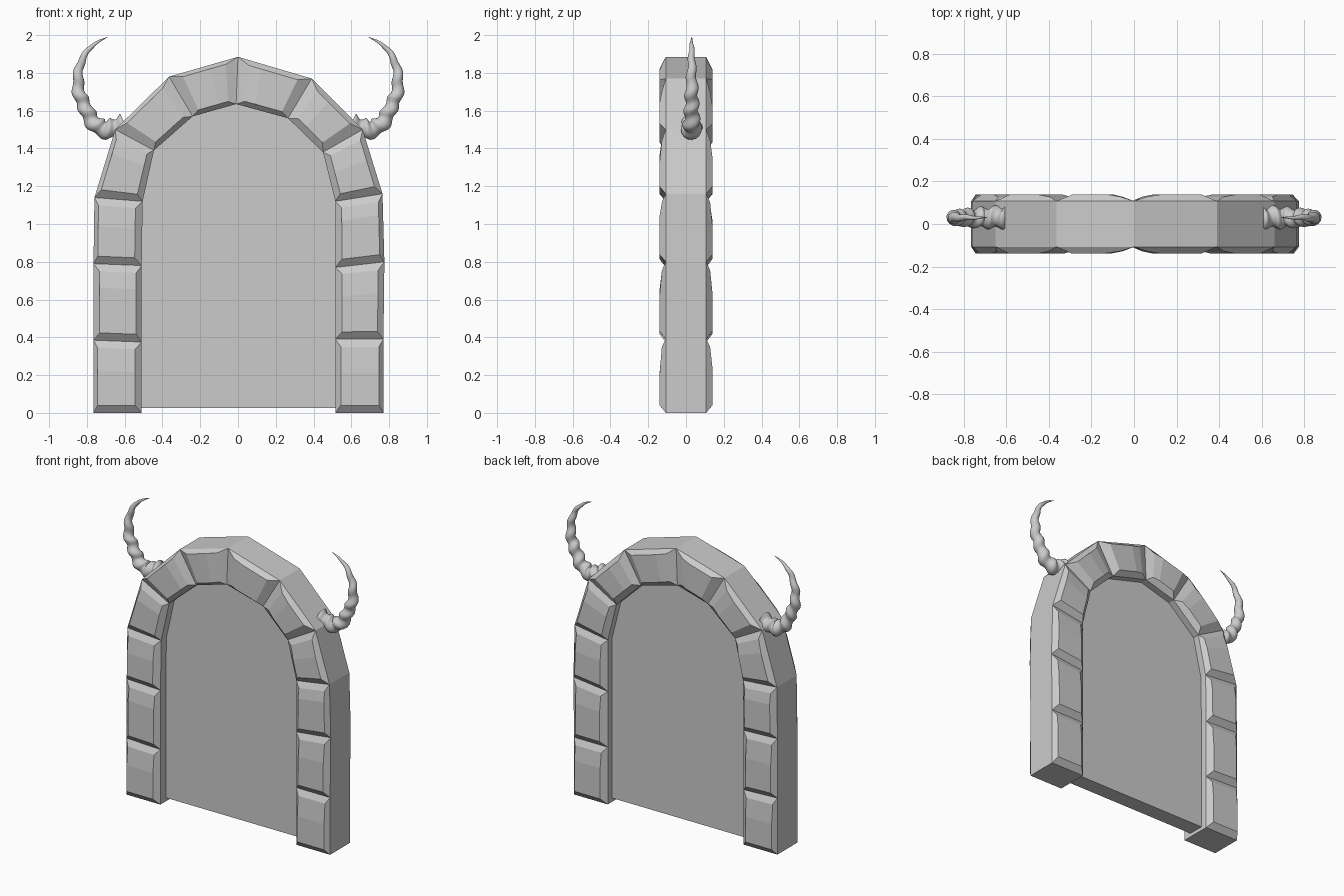
import bpy, bmesh, math, random
from mathutils import Vector

random.seed(4)
if "Cube" in bpy.data.objects:
    bpy.data.objects.remove(bpy.data.objects["Cube"], do_unlink=True)

stone = bpy.data.materials.new("pale grey stone")
stone.use_nodes = True
GREY = (0.6, 0.6, 0.6, 1)
stone.diffuse_color = GREY
stone.node_tree.nodes["Principled BSDF"].inputs["Base Color"].default_value = GREY


def finish(name, bm):
    bmesh.ops.remove_doubles(bm, verts=bm.verts, dist=0.0005)
    bmesh.ops.recalc_face_normals(bm, faces=bm.faces)
    mesh = bpy.data.meshes.new(name)
    bm.to_mesh(mesh)
    bm.free()
    mesh.materials.append(stone)
    obj = bpy.data.objects.new(name, mesh)
    bpy.context.collection.objects.link(obj)
    return obj


def add_face(bm, points):
    return bm.faces.new([bm.verts.new(p) for p in points])


# Joint lines of the arch, from the right foot over the top to the left foot
OUTER = [(-.765, 0), (-.765, .385), (-.765, .79), (-.76, 1.14), (-.65, 1.5), (-.365, 1.78),
         (0, 1.885), (.39, 1.77), (.66, 1.5), (.765, 1.16), (.775, .8), (.77, .39), (.77, 0)]
INNER = [(-.51, 0), (-.51, .375), (-.51, .78), (-.505, 1.12), (-.445, 1.39), (-.24, 1.57),
         (-.01, 1.635), (.265, 1.56), (.45, 1.38), (.515, 1.12), (.515, .77), (.515, .39), (.515, 0)]
DEPTH = 0.107     # half depth of the stone core
BULGE = 0.032     # height of the raised stone faces


def at(p, y):
    return Vector((p[0], y, p[1]))


def raised_face(bm, a, b, c, d, side, end):
    """Chamfered pad on the quad a-b (outer edge), d-c (inner edge)."""
    def spot(u, v, height):
        p = a.lerp(b, u).lerp(d.lerp(c, u), v)
        return p + Vector((0, side * height, 0))
    length = (b - a).length / 2 + (c - d).length / 2
    lo, hi = end / length, 1 - end / length
    crease = lo + (hi - lo) * random.uniform(0.55, 0.75)
    v0, v1 = random.uniform(0.08, 0.14), random.uniform(0.84, 0.9)
    rows = [(lo, BULGE), (crease, BULGE), (hi, BULGE * 0.65)]
    top = [spot(u, v0, h) for u, h in rows]
    low = [spot(u, v1, h) for u, h in rows]
    for i in range(2):
        add_face(bm, (top[i], top[i + 1], low[i + 1], low[i]))
    add_face(bm, (a, top[0], low[0], d))
    add_face(bm, (b, c, low[2], top[2]))
    add_face(bm, (a, b, top[2], top[1], top[0]))
    add_face(bm, (d, low[0], low[1], low[2], c))


# Stone arch
bm = bmesh.new()
last = len(OUTER) - 1
for i in range(last):
    j = i + 1
    start, stop = (i, j) if i < last / 2 else (j, i)   # every stone runs upward
    arch = 3 < i < 8
    for side in (-1, 1):
        y = side * DEPTH
        raised_face(bm, at(OUTER[start], y), at(OUTER[stop], y),
                    at(INNER[stop], y), at(INNER[start], y), side, 0.055 if arch else 0.04)
    for line in (OUTER, INNER):
        add_face(bm, (at(line[i], -DEPTH), at(line[j], -DEPTH),
                      at(line[j], DEPTH), at(line[i], DEPTH)))
for k in (0, last):
    add_face(bm, (at(OUTER[k], -DEPTH), at(INNER[k], -DEPTH),
                  at(INNER[k], DEPTH), at(OUTER[k], DEPTH)))
finish("stone_arch", bm)

# Door slab filling the opening
bm = bmesh.new()
outline = [(x, max(z, 0.025)) for x, z in INNER]
slab = add_face(bm, [at(p, -0.05) for p in outline])
moved = bmesh.ops.extrude_face_region(bm, geom=[slab], use_keep_orig=True)["geom"]
bmesh.ops.translate(bm, vec=(0, 0.11, 0),
                    verts=[g for g in moved if isinstance(g, bmesh.types.BMVert)])
finish("door_slab", bm)

# Twisted horns: x, z, radius along the centre line
HORN = [(.60, 1.53, .05), (.66, 1.505, .05), (.72, 1.505, .046), (.775, 1.55, .041),
        (.81, 1.62, .037), (.84, 1.69, .034), (.847, 1.78, .027), (.825, 1.87, .019),
        (.77, 1.945, .011), (.69, 1.99, .001)]


def spline(t):
    """Smooth interpolation through the horn points."""
    i = min(int(t), len(HORN) - 2)
    f = t - i
    p = [Vector(HORN[max(0, min(len(HORN) - 1, i + k))]) for k in (-1, 0, 1, 2)]
    return p[1] + 0.5 * f * (p[2] - p[0] + f * (2 * p[0] - 5 * p[1] + 4 * p[2] - p[3]
                             + f * (3 * (p[1] - p[2]) + p[3] - p[0])))


def horn(name, mirror):
    bm = bmesh.new()
    steps, sides = 72, 16
    rings = []
    for s in range(steps + 1):
        t = s / steps * (len(HORN) - 1)
        here = spline(t)
        ahead, behind = spline(min(t + 0.05, len(HORN) - 1)), spline(max(t - 0.05, 0))
        tangent = Vector((ahead.x - behind.x, 0, ahead.y - behind.y)).normalized()
        across = Vector((0, 1, 0))
        normal = tangent.cross(across)
        ring = []
        for k in range(sides):
            angle = math.tau * k / sides
            r = here.z * (1 + 0.17 * math.sin(angle - t * 5.5))
            p = Vector((here.x, 0.03, here.y))
            p += (across * math.cos(angle) + normal * math.sin(angle)) * r
            p.x *= mirror
            ring.append(bm.verts.new(p))
        rings.append(ring)
    for a, b in zip(rings, rings[1:]):
        for k in range(sides):
            n = (k + 1) % sides
            bm.faces.new((a[k], a[n], b[n], b[k]))
    bm.faces.new(rings[0])
    bm.faces.new(rings[-1])
    obj = finish(name, bm)
    obj.data.shade_smooth()


horn("left_horn", 1)
horn("right_horn", -1)
